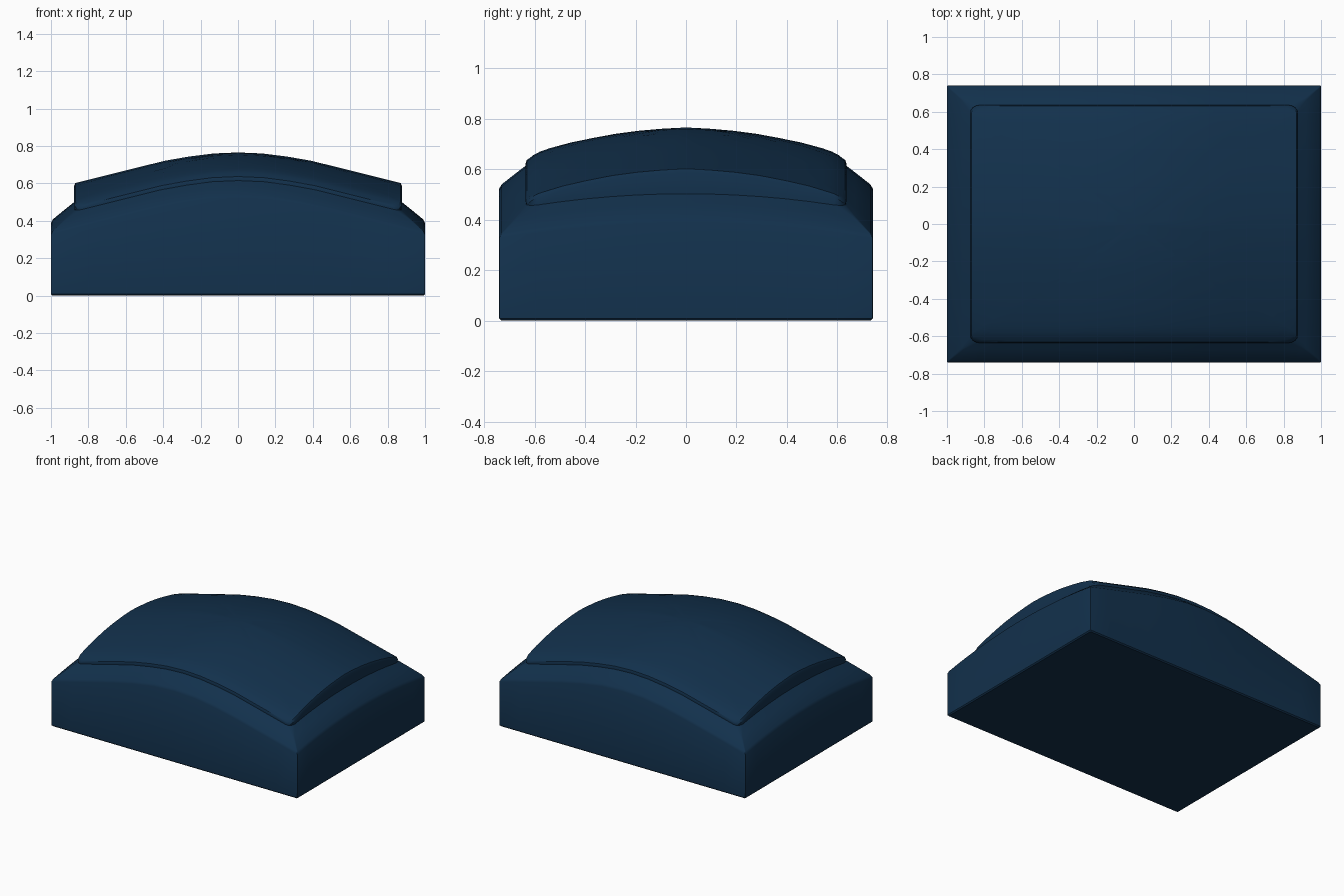
import bpy, bmesh, math

if "Cube" in bpy.data.objects:
    bpy.data.objects.remove(bpy.data.objects["Cube"])

mat = bpy.data.materials.new("dark_blue")
mat.diffuse_color = (0.006, 0.030, 0.072, 1)
mat.use_nodes = True
mat.node_tree.nodes["Principled BSDF"].inputs["Base Color"].default_value = mat.diffuse_color

# crown profiles: height lost along x and along y
DROP_X = [(0, 0), (.1, .003), (.2, .011), (.4, .046), (.6, .096), (.875, .165), (1, .197)]
DROP_Y = [(0, 0), (.15, .008), (.3, .028), (.45, .058), (.55, .085), (.59, .1), (.615, .116), (.635, .14)]


def lerp(table, v):
    v = abs(v)
    for (x0, y0), (x1, y1) in zip(table, table[1:]):
        if v <= x1:
            return y0 + (y1 - y0) * (v - x0) / (x1 - x0)
    return table[-1][1]


def ledge(top, side):
    """Crowned height for the base: top at centre, less the x drop and a gentle y drop."""
    return lambda x, y: top - lerp(DROP_X, x) - side * (y / .74) ** 2


def crown(x, y):
    return max(.765 - lerp(DROP_X, x) - lerp(DROP_Y, y), ledge(.665, .07)(x, y) + .022)


def ring(hx, hy, r, n=12, arc=4):
    """Rounded rectangle, n segments per side and arc segments per corner."""
    ends = []
    for i, (sx, sy) in enumerate([(1, 1), (-1, 1), (-1, -1), (1, -1)]):
        ends.append([(sx * (hx - r) + r * math.cos(math.pi / 2 * (i + k / arc)),
                      sy * (hy - r) + r * math.sin(math.pi / 2 * (i + k / arc)))
                     for k in range(arc + 1)])
    pts = []
    for i in range(4):
        a, b = ends[i][-1], ends[(i + 1) % 4][0]
        pts += ends[i]
        pts += [(a[0] + (b[0] - a[0]) * k / n, a[1] + (b[1] - a[1]) * k / n) for k in range(1, n)]
    return pts


def loft(name, layers, cap_bottom=False, top=None):
    bm = bmesh.new()
    rows = [[bm.verts.new((x, y, f(x, y))) for x, y in pts] for pts, f in layers]
    for lo, hi in zip(rows, rows[1:]):
        for i in range(len(lo)):
            j = (i + 1) % len(lo)
            bm.faces.new((lo[i], lo[j], hi[j], hi[i]))
    if cap_bottom:
        bm.faces.new(rows[0][::-1])
    if top is not None:
        c = bm.verts.new((0, 0, top))
        for i in range(len(rows[-1])):
            bm.faces.new((rows[-1][i], rows[-1][(i + 1) % len(rows[-1])], c))
    me = bpy.data.meshes.new(name)
    bm.to_mesh(me)
    bm.free()
    me.materials.append(mat)
    ob = bpy.data.objects.new(name, me)
    bpy.context.collection.objects.link(ob)
    bpy.ops.object.select_all(action='DESELECT')
    ob.select_set(True)
    bpy.context.view_layer.objects.active = ob
    bpy.ops.object.shade_smooth_by_angle(angle=math.radians(35))


# base block with curved, sloping ledge
loft("base_block", [
    (ring(.992, .732, .004), lambda x, y: 0),
    (ring(1, .74, .004), lambda x, y: .008),
    (ring(1, .74, .004), ledge(.585, .062)),
    (ring(.99, .73, .004), ledge(.602, .064)),
    (ring(.92, .67, .01), ledge(.641, .066)),
    (ring(.87, .63, .04), ledge(.668, .07)),
], cap_bottom=True)

# raised crowned cushion with rounded corners
layers = [(ring(.872, .632, .045), ledge(.655, .07)),
          (ring(.876, .635, .045), lambda x, y: crown(x, y) - .012)]
for s in (.993, .975, .95, .91, .85, .72, .58, .44, .3, .15):
    layers.append((ring(.876 * s, .635 * s, .045 * s), crown))
loft("raised_top", layers, top=.765)
